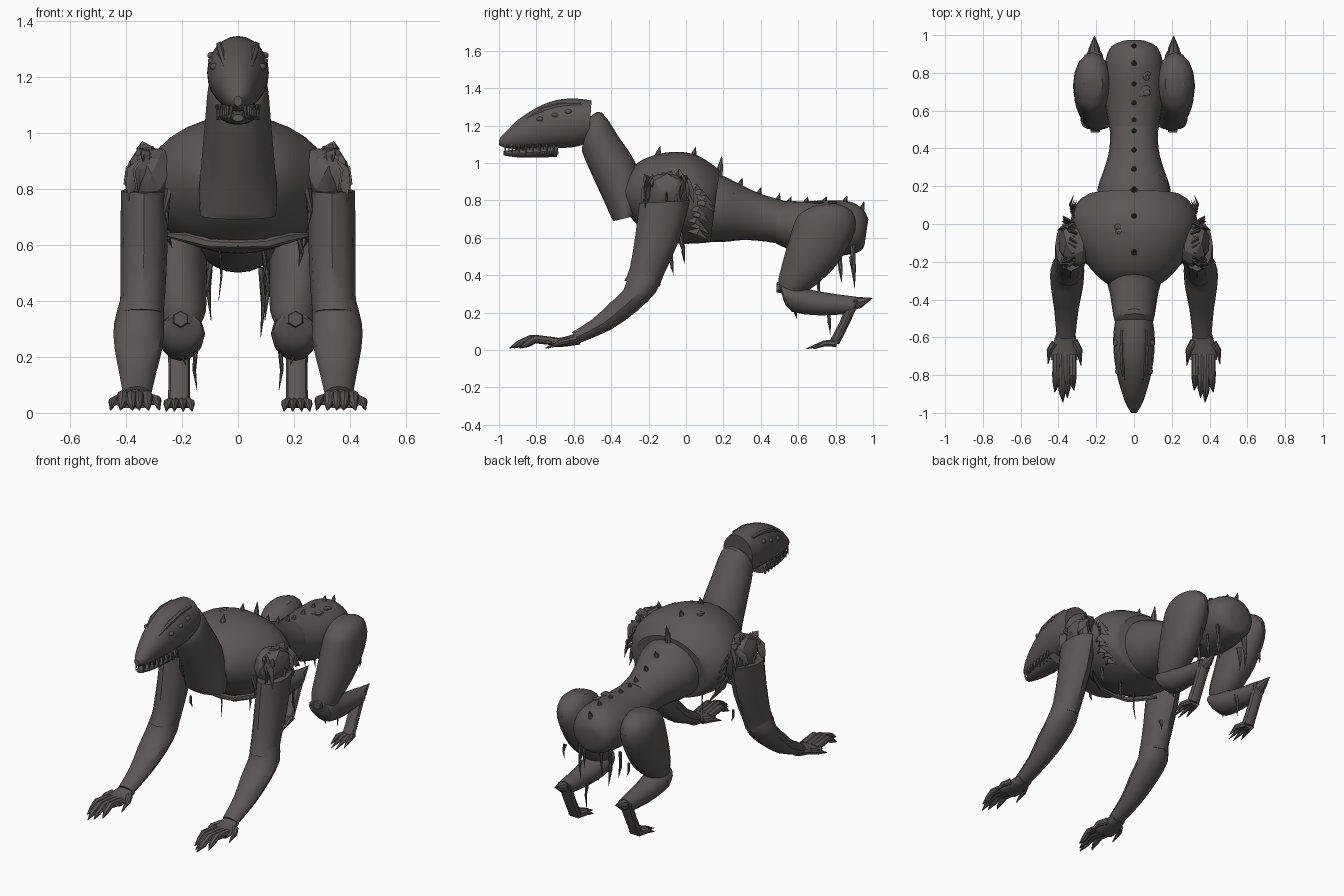
import bpy, bmesh, math, random
from mathutils import Vector

if "Cube" in bpy.data.objects:
    bpy.data.objects.remove(bpy.data.objects["Cube"], do_unlink=True)
random.seed(4)

skin = bpy.data.materials.new("dark_grey_brown_skin")
skin.use_nodes = True
COL = (0.108, 0.092, 0.092, 1)
skin.diffuse_color = COL
bsdf = skin.node_tree.nodes["Principled BSDF"]
bsdf.inputs["Base Color"].default_value = COL
bsdf.inputs["Roughness"].default_value = 0.8


def finish(name, bm, mirror=False, angle=35):
    bmesh.ops.recalc_face_normals(bm, faces=bm.faces)
    me = bpy.data.meshes.new(name)
    bm.to_mesh(me)
    bm.free()
    me.materials.append(skin)
    ob = bpy.data.objects.new(name, me)
    bpy.context.collection.objects.link(ob)
    bpy.ops.object.select_all(action='DESELECT')
    ob.select_set(True)
    bpy.context.view_layer.objects.active = ob
    bpy.ops.object.shade_smooth_by_angle(angle=math.radians(angle))
    if mirror:
        ob.modifiers.new("mirror", 'MIRROR').use_clip = False
    return ob


def skin_rings(bm, rings):
    """Bridge a list of point rings and cap both ends."""
    vs = [[bm.verts.new(p) for p in r] for r in rings]
    n = len(vs[0])
    for a, b in zip(vs, vs[1:]):
        for i in range(n):
            j = (i + 1) % n
            bm.faces.new((a[i], a[j], b[j], b[i]))
    bm.faces.new(vs[0][::-1])
    bm.faces.new(vs[-1])


def catmull(p, steps):
    out = []
    for i in range(len(p) - 1):
        a, b, c, d = p[max(i - 1, 0)], p[i], p[i + 1], p[min(i + 2, len(p) - 1)]
        for s in range(steps):
            t = s / steps
            out.append([0.5 * (2 * f + (g - e) * t + (2 * e - 5 * f + 4 * g - h) * t * t
                        + (3 * f - e - 3 * g + h) * t ** 3) for e, f, g, h in zip(a, b, c, d)])
    return out + [list(p[-1])]


def loft(name, sections, mirror=False, n=20, steps=3):
    """Each section: x centre, half width, then (y, z) of its two side-profile ends."""
    rings = []
    for x, rx, y1, z1, y2, z2 in catmull(sections, steps):
        c = Vector((x, (y1 + y2) / 2, (z1 + z2) / 2))
        v = Vector((0, (y2 - y1) / 2, (z2 - z1) / 2))
        rings.append([c + Vector((rx * math.cos(a), 0, 0)) + v * math.sin(a)
                      for a in (2 * math.pi * i / n for i in range(n))])
    bm = bmesh.new()
    skin_rings(bm, rings)
    return finish(name, bm, mirror)


def add_tube(bm, pts, radii, n=8, flat=1.0):
    """Tapered tube through points; flat squashes its section."""
    pts = [Vector(p) for p in pts]
    rings = []
    for i, p in enumerate(pts):
        d = pts[min(i + 1, len(pts) - 1)] - pts[max(i - 1, 0)]
        q = d.to_track_quat('Z', 'X')
        rings.append([p + q @ Vector((radii[i] * math.cos(a), flat * radii[i] * math.sin(a), 0))
                      for a in (2 * math.pi * k / n for k in range(n))])
    skin_rings(bm, rings)


def tubes(name, items, mirror=False, n=8, flat=1.0):
    bm = bmesh.new()
    for pts, radii in items:
        add_tube(bm, pts, radii, n, flat)
    return finish(name, bm, mirror)


def ball(bm, loc, scale, sub=2):
    r = bmesh.ops.create_icosphere(bm, subdivisions=sub, radius=1)
    for v in r["verts"]:
        v.co = Vector([c * s + l for c, s, l in zip(v.co, scale, loc)])


# Torso, neck and head
loft("chest", [(0, .13, -.33, .77, -.32, .92), (0, .20, -.28, .69, -.26, 1.0),
               (0, .285, -.16, .60, -.16, 1.045), (0, .33, -.05, .57, -.05, 1.06),
               (0, .33, .05, .57, .05, 1.045), (0, .29, .12, .575, .13, 1.0),
               (0, .245, .13, .58, .18, .96)], n=32)
loft("abdomen", [(0, .20, .1, .58, .1, .95), (0, .19, .2, .578, .2, .93), (0, .155, .3, .588, .3, .88),
                 (0, .13, .4, .583, .4, .835), (0, .125, .52, .565, .52, .80)], n=24)
loft("pelvis", [(0, .125, .48, .57, .48, .80), (0, .15, .62, .51, .62, .795),
                (0, .16, .75, .50, .75, .80), (0, .15, .87, .51, .87, .795),
                (0, .12, .935, .53, .945, .755), (0, .065, .955, .565, .975, .70)], n=24)
loft("neck", [(0, .08, -.55, 1.10, -.51, 1.25), (0, .105, -.555, 1.06, -.45, 1.27),
              (0, .118, -.5, .93, -.36, 1.14), (0, .13, -.44, .80, -.27, 1.0),
              (0, .14, -.40, .71, -.24, .84), (0, .135, -.385, .69, -.26, .72)], n=24)
loft("head", [(0, .015, -1, 1.095, -.998, 1.13), (0, .042, -.96, 1.08, -.95, 1.18),
              (0, .062, -.9, 1.075, -.9, 1.23), (0, .09, -.8, 1.075, -.8, 1.295),
              (0, .106, -.7, 1.08, -.7, 1.335), (0, .11, -.6, 1.085, -.6, 1.345),
              (0, .10, -.52, 1.11, -.505, 1.335)], n=24)
loft("lower_jaw", [(0, .02, -.975, 1.04, -.975, 1.065), (0, .045, -.9, 1.03, -.9, 1.075),
                   (0, .062, -.8, 1.028, -.8, 1.09), (0, .068, -.69, 1.032, -.68, 1.10)], n=14)

# Face details
bm = bmesh.new()
for x, y, z in ((.083, -.78, 1.235), (.09, -.70, 1.255), (.092, -.63, 1.275)):
    ball(bm, (x, y, z), (.018, .019, .013))
finish("eyes", bm, True)
tubes("brow_ridges", [([(.045, -.85, 1.235), (.06, -.76, 1.288), (.064, -.66, 1.312), (.064, -.56, 1.315)],
                       [.008, .014, .014, .009])], True, 6)
teeth = []
for i in range(8):
    y = -.965 + i * .037
    x = .024 + .048 * (i / 7) ** .7
    teeth.append(([(x, y, 1.10), (x + .003, y - .004, 1.045)], [.009, .001]))
    teeth.append(([(x - .006, y + .018, 1.045), (x - .002, y + .018, 1.088)], [.008, .001]))
tubes("teeth", teeth, True, 5)

# Arms and hands
loft("upper_arms", [(.335, .083, -.25, .785, .02, .80), (.335, .084, -.27, .62, -.035, .59),
                    (.34, .08, -.30, .44, -.12, .40), (.345, .078, -.33, .37, -.14, .34)], True, 12, 2)
loft("forearms", [(.343, .076, -.30, .43, -.13, .385), (.353, .09, -.335, .32, -.16, .31),
                  (.355, .085, -.41, .25, -.26, .21), (.358, .065, -.50, .165, -.40, .11),
                  (.36, .05, -.61, .095, -.575, .035)], True, 12, 2)
loft("palms", [(.36, .048, -.565, .03, -.575, .095), (.367, .066, -.65, .018, -.65, .07),
               (.37, .07, -.72, .015, -.72, .06)], True, 12, 2)
fingers = [([(x0, -.69, .045), (x1, y * .5 - .36, .06), (x1, y * .78 - .155, .035), (x2, y, .01)],
            [.022, .021, .018, .002])
           for x0, x1, x2, y in ((.325, .325, .318, -.88), (.355, .355, .352, -.92),
                                 (.385, .38, .376, -.945), (.41, .412, .42, -.89))]
fingers += [([(.32, -.62, .05), (.29, -.67, .045), (.28, -.75, .01)], [.022, .018, .002]),
            ([(.42, -.63, .05), (.447, -.67, .04), (.455, -.74, .01)], [.02, .016, .002])]
tubes("clawed_fingers", fingers, True)

# Hind legs and feet
loft("thighs", [(.215, .05, .68, .77, .80, .785), (.22, .09, .60, .72, .885, .745),
                (.218, .105, .56, .62, .905, .64), (.212, .1, .525, .50, .81, .46),
                (.20, .085, .495, .38, .69, .345), (.20, .06, .495, .32, .61, .29)], True, 16)
loft("shins", [(.20, .06, .52, .27, .50, .35), (.20, .083, .565, .205, .53, .36),
               (.205, .068, .72, .185, .70, .315), (.21, .045, .88, .195, .91, .285)], True, 12, 2)
loft("ankles", [(.21, .042, .865, .26, .93, .265), (.21, .038, .82, .15, .88, .15),
                (.21, .04, .765, .045, .82, .03)], True, 10, 2)
tubes("heel_spurs", [([(.21, .88, .245), (.21, .93, .255), (.21, .998, .278)], [.035, .03, .001])], True)
tubes("knee_caps", [([(.205, .53, .335), (.205, .485, .335)], [.035, .027])], True, 6)
tubes("hind_toes", [([(.21 + d * .5, .80, .035), (.21 + d, .74, .035), (.21 + d * 1.15, y, .006)],
                     [.02, .017, .002])
                    for d, y in ((-.04, .68), (-.013, .64), (.015, .64), (.04, .68))], True, 7)

# Spines along the back
spines = []
for y, z, h, r in ((-.15, 1.035, .055, .02), (.04, 1.03, .055, .02), (.18, .94, .10, .022),
                   (.29, .88, .04, .018), (.39, .83, .04, .018), (.49, .79, .05, .018),
                   (.55, .785, .035, .016), (.64, .785, .035, .018), (.74, .79, .03, .018),
                   (.85, .79, .035, .018), (.94, .745, .05, .018)):
    spines.append(([(0, y - .005, z - .015), (0, y + .004, z + h * .4), (0, y + .012, z + h)], [r, r * .7, .001]))
tubes("back_spines", spines, n=7)

# Torn shoulders: a faceted core wrapped in ragged flaps
bm = bmesh.new()
ball(bm, (.305, -.10, .845), (.095, .125, .105), 2)
for v in bm.verts:
    v.co *= 1 + random.uniform(-.012, .012)
finish("shoulder_cores", bm, True, 20)
flaps = []
for i in range(26):
    a = 2 * math.pi * i / 26
    base = Vector((.325 + .02 * math.cos(a), -.10 + .11 * math.sin(a), .90 - .03 * math.cos(a)))
    tip = base + Vector((random.uniform(.02, .07), random.uniform(-.04, .04), random.uniform(-.13, .02)))
    flaps.append(([base, (base + tip) / 2 + Vector((.012, 0, .012)), tip], [.022, .026, .003]))
tubes("shoulder_flaps", flaps, True, 5, .35)

# Torn skin on the flanks and the lower rim of the chest
flaps = []
for i in range(9):
    z = .64 + .03 * i
    w = .33 * math.sqrt(max(0, 1 - ((z - .81) / .25) ** 2))
    y = random.uniform(.0, .06)
    flaps.append(([(w - .015, y, z), (w + .008, y + .05, z - .01), (w * .97, y + .1, z - .05)], [.012, .018, .002]))
tubes("flank_flaps", flaps, True, 5, .4)
tubes("chest_rim", [([(0, -.19, .60), (.10, -.18, .603), (.18, -.14, .625), (.25, -.09, .635)],
                     [.016, .018, .02, .008])], True, 6, .6)

# Hanging shreds: x, y, top, bottom, radius
def shreds(name, rows, mirror):
    tubes(name, [([(x, y, t), (x + .006, y + .006, t * .45 + b * .55), (x - .004, y + .012, b)],
                  [r, r * .75, .001]) for x, y, t, b, r in rows], mirror, 6, .6)

shreds("pelvis_shreds", [(.10, .89, .56, .33, .018), (.12, .82, .52, .36, .016)], True)
shreds("leg_shreds", [(.19, .58, .23, .17, .012), (.15, .76, .24, .08, .013), (.22, .88, .50, .42, .012),
                      (.20, .62, .29, .20, .010)], True)
shreds("belly_shreds", [(.09, -.02, .60, .46, .014), (-.065, -.08, .60, .40, .008),
                        (.085, .70, .52, .27, .018), (.22, -.03, .63, .52, .016)], False)
shreds("arm_shreds", [(.27, -.08, .48, .41, .012), (.25, -.20, .80, .65, .02)], True)

# Wound plates on the back
bm = bmesh.new()
for x, y, z, r in ((-.07, -.03, 1.05, .035), (.12, .24, .835, .03), (.05, .70, .79, .04), (.06, .78, .79, .03)):
    for k in range(4):
        ball(bm, (x + random.uniform(-.5, .5) * r, y + random.uniform(-.5, .5) * r, z),
             (r * .6, r * .5, .009), 1)
finish("back_wounds", bm, False, 20)
